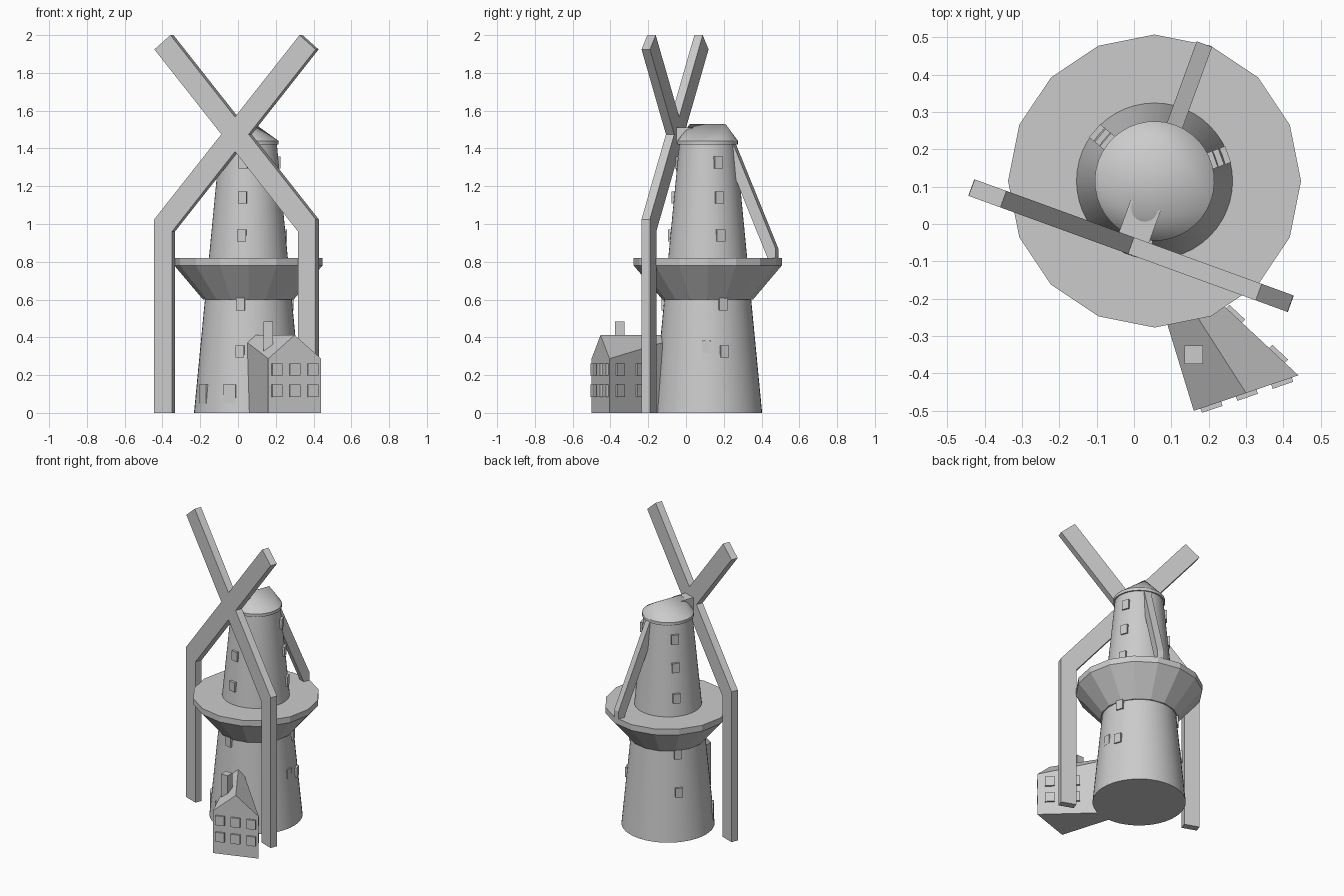
import bpy, bmesh, math
from mathutils import Matrix, Vector

if "Cube" in bpy.data.objects:
    bpy.data.objects.remove(bpy.data.objects["Cube"])

grey = bpy.data.materials.new("plain grey")
grey.use_nodes = True
GREY = (0.6, 0.6, 0.6, 1)
grey.diffuse_color = GREY
grey.node_tree.nodes["Principled BSDF"].inputs["Base Color"].default_value = GREY

CX, CY = 0.055, 0.115                     # tower axis
tower_axis = Matrix.Translation((CX, CY, 0))
head = tower_axis @ Matrix.Rotation(math.radians(-20), 4, 'Z')   # turned cap frame


def finish(name, bm, matrix=Matrix(), smooth=False):
    bmesh.ops.transform(bm, matrix=matrix, verts=bm.verts)
    bmesh.ops.recalc_face_normals(bm, faces=bm.faces)
    mesh = bpy.data.meshes.new(name)
    bm.to_mesh(mesh)
    bm.free()
    mesh.materials.append(grey)
    ob = bpy.data.objects.new(name, mesh)
    bpy.context.collection.objects.link(ob)
    if smooth:
        bpy.ops.object.select_all(action='DESELECT')
        ob.select_set(True)
        bpy.context.view_layer.objects.active = ob
        bpy.ops.object.shade_smooth_by_angle(angle=math.radians(30))
    return ob


def rings(name, profile, sides, smooth=False):
    """Closed stack of regular rings given as (radius, height)."""
    bm = bmesh.new()
    loops = []
    for r, z in profile:
        angles = [math.tau * i / sides for i in range(sides)]
        loops.append([bm.verts.new((r * math.cos(a), r * math.sin(a), z)) for a in angles])
    for a, b in zip(loops, loops[1:]):
        for i in range(sides):
            j = (i + 1) % sides
            bm.faces.new((a[i], a[j], b[j], b[i]))
    bm.faces.new(loops[0])
    bm.faces.new(loops[-1])
    return finish(name, bm, tower_axis, smooth)


def prism(name, points, offset, matrix):
    """Extrude a closed 3D outline by an offset vector."""
    bm = bmesh.new()
    face = bm.faces.new([bm.verts.new(p) for p in points])
    new = bmesh.ops.extrude_face_region(bm, geom=[face], use_keep_orig=True)
    verts = [v for v in new["geom"] if isinstance(v, bmesh.types.BMVert)]
    bmesh.ops.translate(bm, vec=offset, verts=verts)
    return finish(name, bm, matrix)


def box(name, size, centre, angle=0, matrix=Matrix()):
    bm = bmesh.new()
    bmesh.ops.create_cube(bm, size=1)
    place = matrix @ Matrix.Translation(centre) @ Matrix.Rotation(angle, 4, 'Z')
    return finish(name, bm, place @ Matrix.Diagonal((*size, 1)))


# Tower and gallery
def tower_radius(z):
    return 0.288 - 0.0965 * z


rings("tower", [(tower_radius(0), 0), (tower_radius(1.43), 1.43)], 48, True)
rings("gallery", [(0.24, 0.6), (0.392, 0.78), (0.392, 0.82), (0.15, 0.82)], 16)

# Cap: rim and ridge wrapped by a hull
bm = bmesh.new()
for z in (1.42, 1.44):
    bmesh.ops.create_circle(bm, segments=40, radius=0.16, matrix=Matrix.Translation((0, 0, z)))
for v in (-0.1, 0.1):
    bm.verts.new((0, v, 1.53))
bmesh.ops.convex_hull(bm, input=bm.verts[:])
finish("cap", bm, head, True)
box("sail_hub", (0.085, 0.11, 0.08), (0, -0.125, 1.47), 0, head)

# Sail cross, its lower arms bent into two long legs
hub_z, half = 1.475, 0.059
ca, sa = math.cos(math.radians(50)), math.sin(math.radians(50))
arm, outer, inner = 0.636, 0.455, 0.355
right = [
    (ca * arm - half * sa, hub_z + sa * arm + half * ca),
    (ca * arm + half * sa, hub_z + sa * arm - half * ca),
    (half / sa, hub_z),
    (outer, hub_z - (outer - half / sa) * sa / ca),
    (outer, 0),
    (inner, 0),
    (inner, hub_z - half / ca - inner * sa / ca),
]
outline = [(0, hub_z + half / ca)] + right + [(0, hub_z - half / ca)]
outline += [(-u, z) for u, z in reversed(right)]
prism("sails", [(u, -0.2075, z) for u, z in outline], (0, 0.047, 0), head)

# Tail pole from cap to gallery edge
pole = [(0.15, 1.425), (0.39, 0.87), (0.39, 0.82), (0.345, 0.82), (0.085, 1.425)]
prism("tail_pole", [(-0.022, v, z) for v, z in pole], (0.044, 0, 0), head)


# Tower windows in three columns
def tower_window(name, degrees, z, proud, width=0.046, height=0.064):
    a = math.radians(degrees)
    r = tower_radius(z) + proud - 0.02
    box(name, (0.04, width, height), (r * math.cos(a), r * math.sin(a), z), a, tower_axis)


for degrees in (20, 140, 260):
    for z in (0.325, 0.575, 0.94, 1.14, 1.325):
        tower_window("tower_window", degrees, z, 0.012)
tower_window("tower_window", -1, 0.35, 0.004)
for degrees in (211, 249):
    tower_window("low_window", degrees, 0.1, 0.005, 0.07, 0.1)

# House: gabled block narrowing toward the tower
front_r, front_l = Vector((0.16, -0.5, 0)), Vector((0.44, -0.405, 0))
back_r, back_l = Vector((0.05, -0.14, 0)), Vector((0.14, -0.125, 0))


def gable(bm, a, b, eave):
    up = Vector((0, 0, 1))
    pts = (a, b, b + up * eave, (a + b) / 2 + up * 0.412, a + up * eave)
    return [bm.verts.new(p) for p in pts]


bm = bmesh.new()
front, back = gable(bm, front_r, front_l, 0.287), gable(bm, back_r, back_l, 0.372)
bm.faces.new(front)
bm.faces.new(back)
for i in range(5):
    j = (i + 1) % 5
    bm.faces.new((front[i], front[j], back[j], back[i]))
finish("house", bm)
box("chimney", (0.05, 0.05, 0.165), (0.16, -0.35, 0.4025))


# House windows on the gable and the long side
def wall_windows(a, b, distances):
    along = (b - a).normalized()
    angle = math.atan2(along.y, along.x)
    for d in distances:
        for z in (0.117, 0.23):
            p = a + along * d
            box("house_window", (0.058, 0.024, 0.064), (p.x, p.y, z), angle)


wall_windows(front_r, front_l, (0.048, 0.148, 0.248))
wall_windows(front_l, back_l, (0.078, 0.235))
